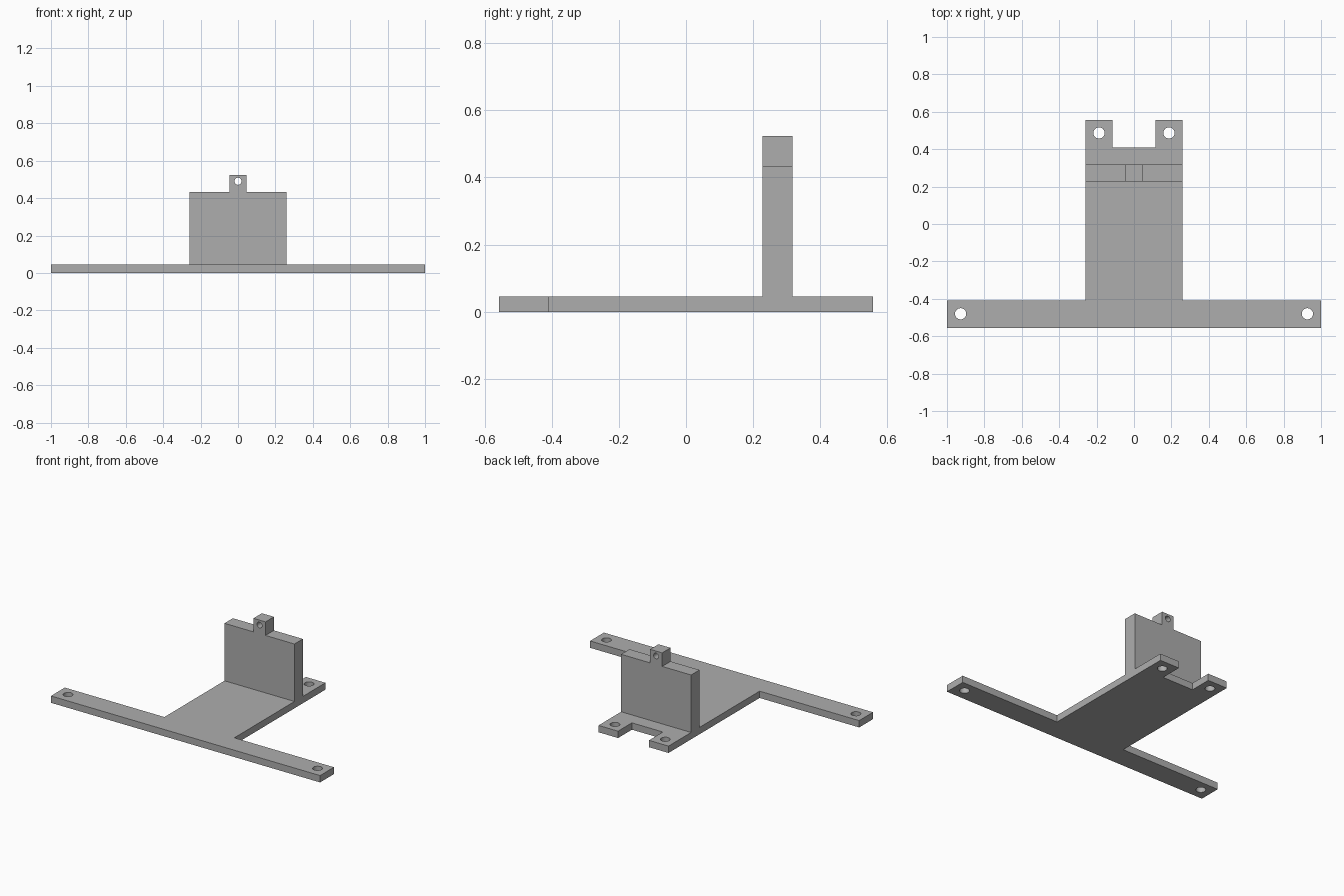
import bpy
import bmesh
from mathutils import Vector

cube = bpy.data.objects.get("Cube")
if cube:
    bpy.data.objects.remove(cube, do_unlink=True)

grey = bpy.data.materials.new("plain_grey")
grey.use_nodes = True
colour = (0.42, 0.42, 0.42, 1)
grey.diffuse_color = colour
grey.node_tree.nodes["Principled BSDF"].inputs["Base Color"].default_value = colour

HALF, DEPTH = 0.26, 0.557      # half width of the stem, half depth overall
BASE, WALL, TAB = 0.046, 0.432, 0.523
WALL_Y0, WALL_Y1 = 0.228, 0.317


def mirrored(points):
    """Close a right-hand outline with its mirror image in x."""
    return points + [(-x, v) for x, v in reversed(points)]


def prism(name, outline, place, direction):
    """Extrude a flat outline, placed in space by a function."""
    bm = bmesh.new()
    face = bm.faces.new([bm.verts.new(place(u, v)) for u, v in outline])
    grown = bmesh.ops.extrude_face_region(bm, geom=[face], use_keep_orig=True)
    verts = [g for g in grown["geom"] if isinstance(g, bmesh.types.BMVert)]
    bmesh.ops.translate(bm, verts=verts, vec=Vector(direction))
    bmesh.ops.recalc_face_normals(bm, faces=bm.faces)
    mesh = bpy.data.meshes.new(name)
    bm.to_mesh(mesh)
    bm.free()
    mesh.materials.append(grey)
    obj = bpy.data.objects.new(name, mesh)
    bpy.context.collection.objects.link(obj)
    return obj


def combine(target, other, operation):
    """Apply a boolean and discard the helper object."""
    mod = target.modifiers.new("combine", "BOOLEAN")
    mod.object, mod.operation, mod.solver = other, operation, "EXACT"
    bpy.context.view_layer.objects.active = target
    bpy.ops.object.modifier_apply(modifier=mod.name)
    bpy.data.objects.remove(other, do_unlink=True)


def drill(target, location, radius, rotation=(0, 0, 0)):
    bpy.ops.mesh.primitive_cylinder_add(vertices=32, radius=radius, depth=0.3,
                                        location=location, rotation=rotation)
    cutter = bpy.context.object
    cutter.name = "hole_cutter"
    cutter.hide_render = True
    cutter.data.materials.append(grey)
    combine(target, cutter, "DIFFERENCE")


# T-shaped base plate with a notched back edge
base_outline = mirrored([(1, -DEPTH), (1, -0.41), (HALF, -0.41),
                         (HALF, DEPTH), (0.115, DEPTH), (0.115, 0.41)])
bracket = prism("mounting_bracket", base_outline,
                lambda x, y: (x, y, 0), (0, 0, BASE))

# Upright wall with a small tab on top, sunk into the base
wall_outline = mirrored([(HALF, BASE / 2), (HALF, WALL), (0.045, WALL), (0.045, TAB)])
wall = prism("upright_wall", wall_outline,
             lambda x, z: (x, WALL_Y0, z), (0, WALL_Y1 - WALL_Y0, 0))
combine(bracket, wall, "UNION")

# Screw holes at the arm ends and rear lugs, and one through the tab
for side in (-1, 1):
    drill(bracket, (side * 0.927, -0.48, 0), 0.03)
    drill(bracket, (side * 0.187, 0.487, 0), 0.03)
drill(bracket, (0, (WALL_Y0 + WALL_Y1) / 2, 0.49), 0.019, (1.5708, 0, 0))

# Smooth hole walls, keep the plate edges sharp
bpy.ops.object.select_all(action="DESELECT")
bracket.select_set(True)
bpy.context.view_layer.objects.active = bracket
bpy.ops.object.shade_smooth_by_angle(angle=0.52)
